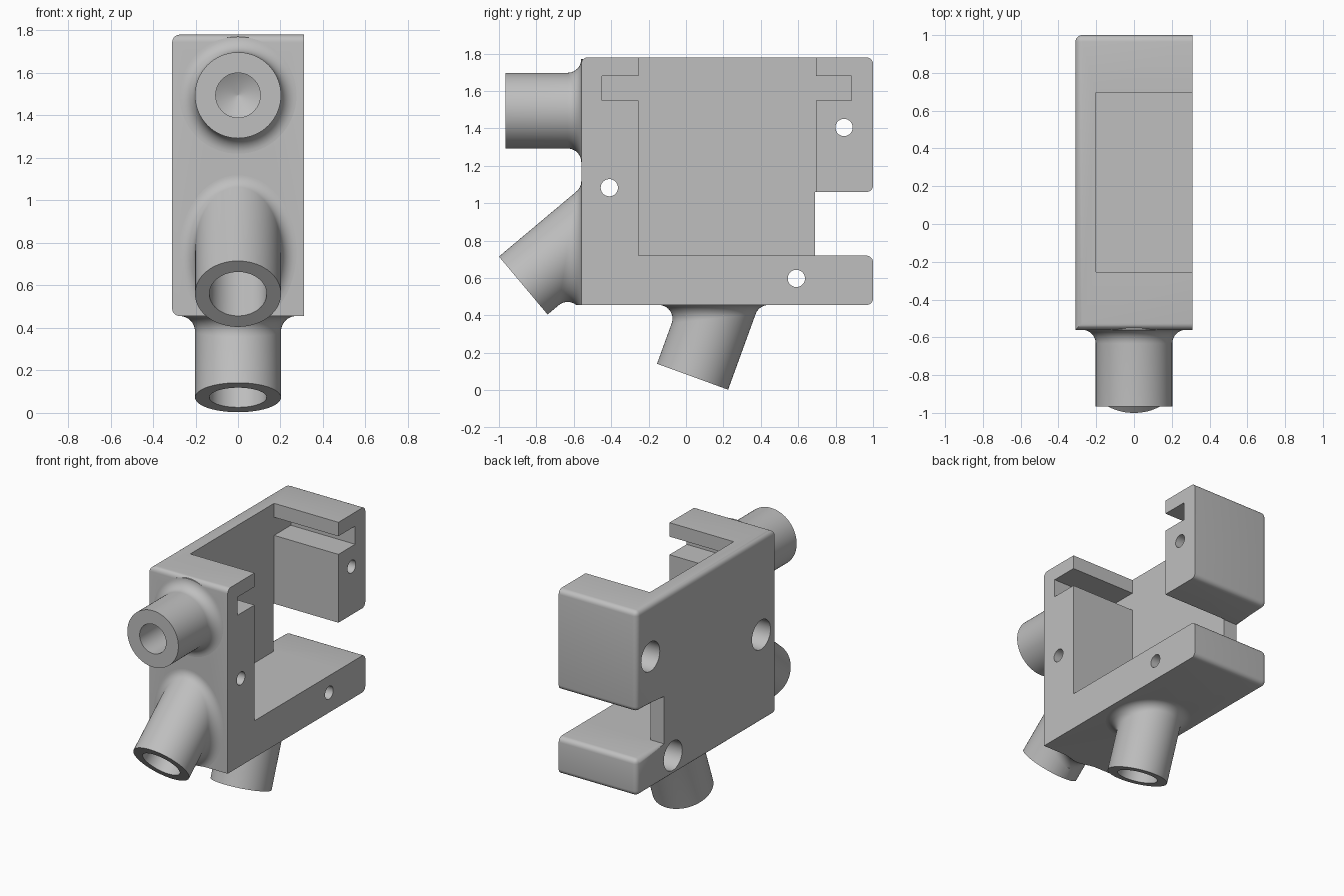
import bpy, bmesh, math
from mathutils import Vector

old = bpy.data.objects.get("Cube")
if old:
    bpy.data.objects.remove(old, do_unlink=True)

grey = bpy.data.materials.new("plain grey")
grey.use_nodes = True
GREY = (0.52, 0.52, 0.52, 1)
grey.diffuse_color = GREY
grey.node_tree.nodes["Principled BSDF"].inputs["Base Color"].default_value = GREY

SEG = 64
HALF = 0.31                      # half width of the body
FRONT, BACK = -0.56, 1.0
BOTTOM, TOP = 0.456, 1.78
X = Vector((1, 0, 0))


def make_object(name, bm):
    bmesh.ops.recalc_face_normals(bm, faces=bm.faces)
    mesh = bpy.data.meshes.new(name)
    bm.to_mesh(mesh)
    bm.free()
    mesh.materials.append(grey)
    ob = bpy.data.objects.new(name, mesh)
    bpy.context.collection.objects.link(ob)
    return ob


def prism(profile, x0, x1):
    """Extrude a (y, z) outline along x."""
    bm = bmesh.new()
    face = bm.faces.new([bm.verts.new((x0, y, z)) for y, z in profile])
    ext = bmesh.ops.extrude_face_region(bm, geom=[face])
    moved = [g for g in ext["geom"] if isinstance(g, bmesh.types.BMVert)]
    bmesh.ops.translate(bm, verts=moved, vec=(x1 - x0, 0, 0))
    return bm


def loft(rings):
    """Skin a stack of rings and cap both ends."""
    bm = bmesh.new()
    loops = [[bm.verts.new(p) for p in ring] for ring in rings]
    for a, b in zip(loops, loops[1:]):
        for i in range(SEG):
            j = (i + 1) % SEG
            bm.faces.new((a[i], a[j], b[j], b[i]))
    bm.faces.new(loops[0])
    bm.faces.new(loops[-1])
    return bm


def spokes(axis):
    """Unit directions around an axis."""
    u = axis.orthogonal().normalized()
    v = axis.cross(u)
    angles = [2 * math.pi * i / SEG for i in range(SEG)]
    return [u * math.cos(t) + v * math.sin(t) for t in angles]


def drill(name, start, axis, steps):
    """Turned cutter: steps are (depth, radius) along the axis."""
    dirs = spokes(axis)
    return make_object(name, loft([[start + axis * d + s * r for s in dirs] for d, r in steps]))


def cut(target, cutter):
    mod = target.modifiers.new("cut", "BOOLEAN")
    mod.operation, mod.solver, mod.object = "DIFFERENCE", "EXACT", cutter
    bpy.context.view_layer.objects.active = target
    bpy.ops.object.modifier_apply(modifier=mod.name)


def discard(ob):
    bpy.data.objects.remove(ob, do_unlink=True)


def filleted_tube(name, end, out, radius, normal, plane_point, fillet):
    """Cylinder that flows into a flat wall through a rolling-ball fillet."""
    dirs = spokes(out)
    rings = [[end + s * radius for s in dirs]]
    centres = []
    for s in dirs:
        p = end + s * (radius + fillet)
        t = (plane_point + normal * fillet - p).dot(normal) / out.dot(normal)
        centres.append(p + out * t)
    for k in range(11):
        f = k / 10
        ring = []
        for c, s in zip(centres, dirs):
            ang = (-s).angle(-normal)
            w0, w1 = math.sin((1 - f) * ang), math.sin(f * ang)
            ring.append(c - (s * w0 + normal * w1) * (fillet / math.sin(ang)))
        rings.append(ring)
    rings.append([p - normal * 0.01 for p in rings[-1]])
    return make_object(name, loft(rings))


# Body: C-shaped outline with softened edges on the closed side
outline = [(FRONT, BOTTOM), (BACK, BOTTOM), (BACK, 0.72), (0.69, 0.72),
           (0.69, 1.06), (BACK, 1.06), (BACK, TOP), (FRONT, TOP)]
bm = prism(outline, -HALF, HALF)
soft = []
for e in bm.edges:
    a, b = (v.co for v in e.verts)
    mid = (a + b) / 2
    if abs(a.x - b.x) > 0.1:
        if mid.y > 0.99 or (mid.y < 0 and mid.z > 1.7):
            soft.append(e)
    elif mid.x < 0 and abs(mid.y - FRONT) > 0.01 and abs(mid.y - 0.69) > 0.01:
        soft.append(e)
bmesh.ops.bevel(bm, geom=soft, offset=0.035, segments=5, profile=0.5, affect="EDGES")
body = make_object("body", bm)

# Pocket with a side slot in each wall
pocket = make_object("pocket_cutter", prism(
    [(-0.255, 0.72), (0.695, 0.72), (0.695, 1.55), (0.885, 1.55), (0.885, 1.68), (0.695, 1.68),
     (0.695, 2.0), (-0.255, 2.0), (-0.255, 1.68), (-0.45, 1.68), (-0.45, 1.55), (-0.255, 1.55)],
    -0.2, 0.6))
cut(body, pocket)
discard(pocket)

# Screw holes, counterbored from the closed side
for y, z in [(0.845, 1.405), (-0.41, 1.083), (0.59, 0.598)]:
    hole = drill("hole_cutter", Vector((-HALF, y, z)), X,
                 [(-0.1, 0.105), (0.32, 0.105), (0.32, 0.046), (0.8, 0.046)])
    cut(body, hole)
    discard(hole)

# Three sockets: end centre, outward direction, wall normal, bore radius
front_wall = (Vector((0, -1, 0)), Vector((0, FRONT, 0)))
under_wall = (Vector((0, 0, -1)), Vector((0, 0, BOTTOM)))
a40, a20 = math.radians(40), math.radians(20)
sockets = [
    ("upper_socket", (0, -0.965, 1.495), (0, -1, 0), front_wall, 0.105),
    ("angled_socket", (0, -0.87, 0.56), (0, -math.cos(a40), -math.sin(a40)), front_wall, 0.135),
    ("lower_socket", (0, 0.035, 0.0725), (0, -math.sin(a20), -math.cos(a20)), under_wall, 0.135),
]
parts = [body]
for name, end, out, (normal, point), bore_r in sockets:
    end, out = Vector(end), Vector(out)
    tube = filleted_tube(name, end, out, 0.2025, normal, point, 0.073)
    # Blind bore with a drill-point bottom
    bore = drill("bore_cutter", end, -out,
                 [(-0.1, bore_r), (0.45, bore_r), (0.45 + bore_r * 0.55, 0.0005)])
    cut(tube, bore)
    cut(body, bore)
    discard(bore)
    if name == "angled_socket":
        # Trim the fillet flush with the underside
        trim = make_object("trim_cutter", prism(
            [(-0.68, 0.2), (-0.4, 0.2), (-0.4, BOTTOM), (-0.68, BOTTOM)], -0.5, 0.5))
        cut(tube, trim)
        discard(trim)
    parts.append(tube)

# Smooth shading with crisp edges
for ob in parts:
    bpy.ops.object.select_all(action="DESELECT")
    ob.select_set(True)
    bpy.context.view_layer.objects.active = ob
    bpy.ops.object.shade_smooth_by_angle(angle=math.radians(30))
